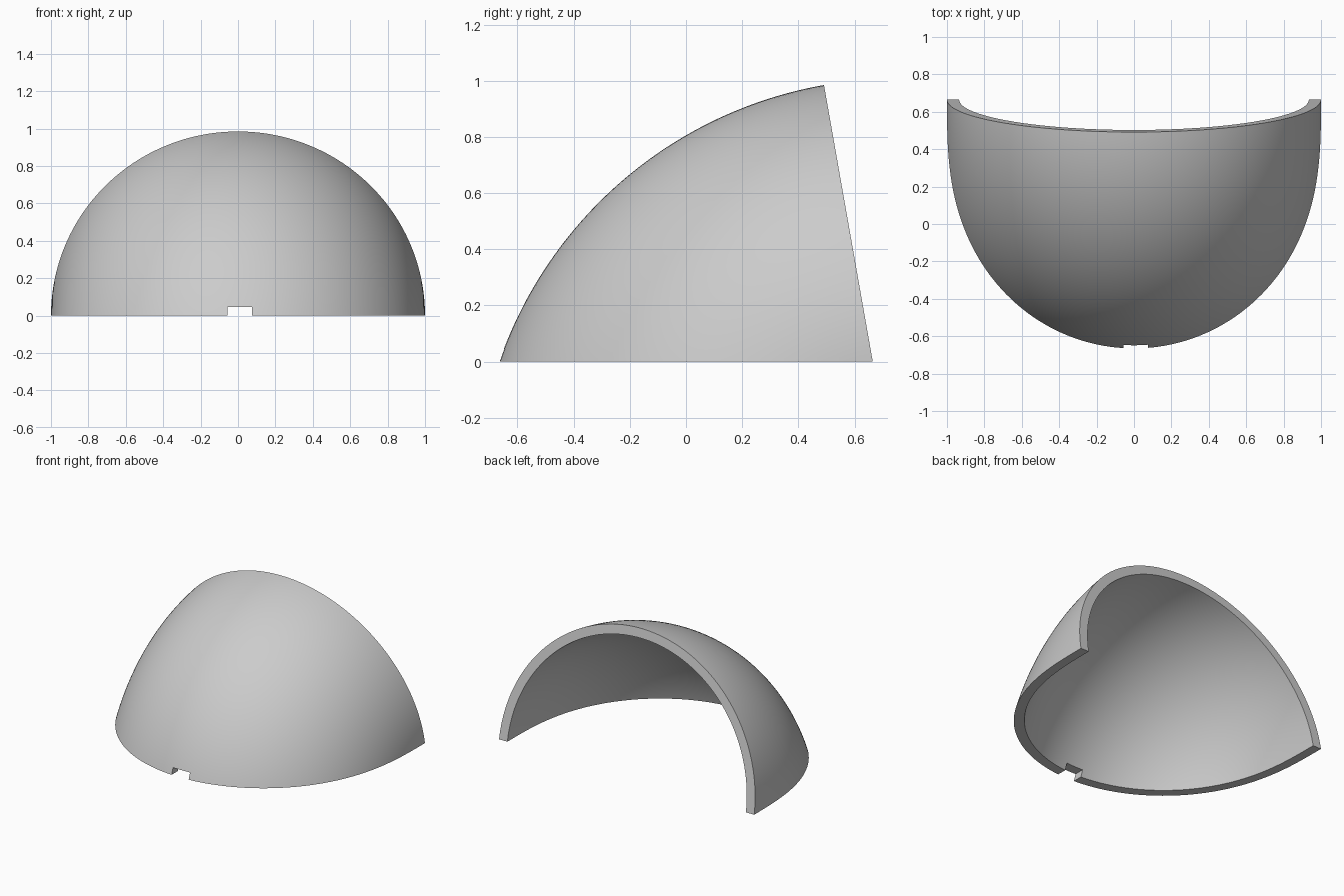
import bpy, bmesh
from math import sin, cos, pi, radians
from mathutils import Vector

cube = bpy.data.objects.get("Cube")
if cube:
    bpy.data.objects.remove(cube)

TILT = radians(10)
CENTRE = Vector((0, 0.665, 0))                # middle of the open rim
UP = Vector((0, -sin(TILT), cos(TILT)))       # up along the open rim
PIVOT = CENTRE - UP * 0.5                     # sweep axis, parallel to x
RADIUS, WALL = 1.0, 0.065
ARC_STEPS, SWEEP_STEPS = 96, 64

grey = bpy.data.materials.new("light grey")
grey.use_nodes = True
grey.diffuse_color = (0.6, 0.6, 0.6, 1)
grey.node_tree.nodes["Principled BSDF"].inputs["Base Color"].default_value = grey.diffuse_color


def arch(bm, radius):
    """Half circle standing in the plane of the open rim."""
    angles = [pi * i / ARC_STEPS for i in range(ARC_STEPS + 1)]
    return [bm.verts.new(CENTRE + Vector((radius * cos(t), 0, 0)) + UP * radius * sin(t))
            for t in angles]


def make_object(name, bm):
    bmesh.ops.recalc_face_normals(bm, faces=bm.faces)
    mesh = bpy.data.meshes.new(name)
    bm.to_mesh(mesh)
    bm.free()
    mesh.materials.append(grey)
    obj = bpy.data.objects.new(name, mesh)
    bpy.context.collection.objects.link(obj)
    return obj


# Dome shell: sweep the arched wall forward and down round the pivot
bm = bmesh.new()
outer = arch(bm, RADIUS)
inner = arch(bm, RADIUS - WALL)
edges = [bm.edges.new(pair) for line in (outer, inner) for pair in zip(line, line[1:])]
edges += [bm.edges.new((outer[i], inner[i])) for i in (0, -1)]
bmesh.ops.spin(bm, geom=outer + inner + edges, cent=PIVOT, axis=(1, 0, 0),
               angle=radians(75), steps=SWEEP_STEPS)

# Flat rim at the open back
for i in range(ARC_STEPS):
    bm.faces.new((outer[i], outer[i + 1], inner[i + 1], inner[i]))

# Flat base: slice at the ground and close the cut wall
bmesh.ops.bisect_plane(bm, geom=bm.verts[:] + bm.edges[:] + bm.faces[:], dist=0.0001,
                       plane_co=(0, 0, 0), plane_no=(0, 0, 1), clear_inner=True)
bmesh.ops.holes_fill(bm, edges=[e for e in bm.edges if e.is_boundary], sides=0)
dome = make_object("dome_shell", bm)

# Small notch through the front wall
bm = bmesh.new()
bmesh.ops.create_cube(bm, size=1)
bmesh.ops.scale(bm, vec=(0.132, 0.4, 0.09), verts=bm.verts)
bmesh.ops.translate(bm, vec=(0.01, -0.65, 0), verts=bm.verts)
cutter = make_object("notch_cutter", bm)
cutter.hide_render = True

cut = dome.modifiers.new("notch", "BOOLEAN")
cut.operation = "DIFFERENCE"
cut.solver = "EXACT"
cut.object = cutter

bpy.ops.object.select_all(action="DESELECT")
dome.select_set(True)
bpy.context.view_layer.objects.active = dome
bpy.ops.object.modifier_apply(modifier=cut.name)
bpy.data.objects.remove(cutter)
bpy.ops.object.shade_smooth_by_angle(angle=radians(30))
